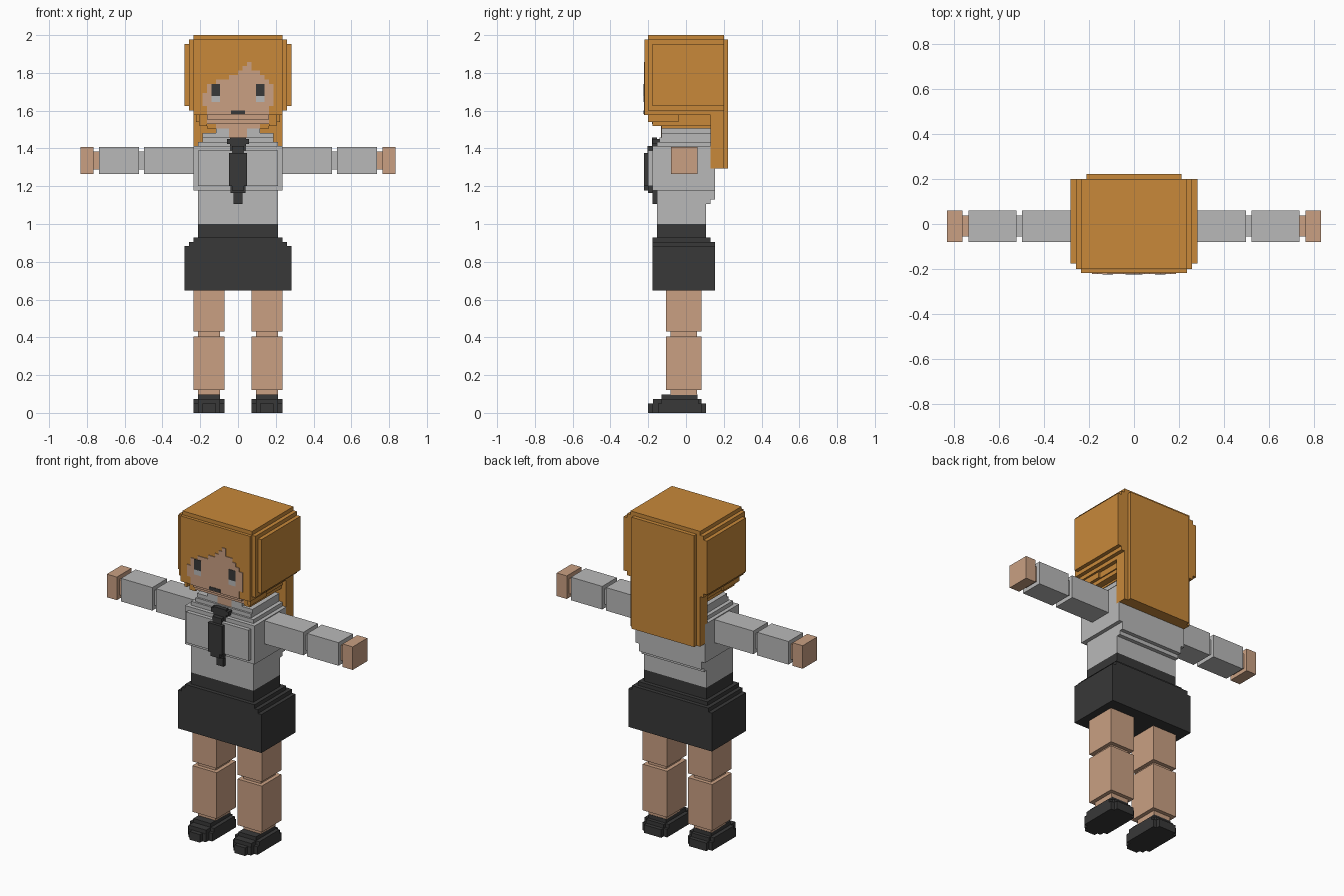
import bpy
import bmesh
from mathutils import Matrix, Vector

UNIT = 2 / 85  # size of one building cube

start_cube = bpy.data.objects.get("Cube")
if start_cube:
    bpy.data.objects.remove(start_cube, do_unlink=True)


def flat_colour(name, red, green, blue):
    material = bpy.data.materials.new(name)
    material.use_nodes = True
    colour = (red, green, blue, 1)
    material.diffuse_color = colour
    shader = next(n for n in material.node_tree.nodes if n.type == "BSDF_PRINCIPLED")
    shader.inputs["Base Color"].default_value = colour
    return material


HAIR = flat_colour("orange hair", .58, .25, .042)
SKIN = flat_colour("skin", .585, .35, .225)
SHIRT = flat_colour("light grey cloth", .485, .485, .485)
DARK = flat_colour("charcoal", .04, .04, .04)


class Part:
    """One object assembled from blocks measured in cube units."""

    def __init__(self, name, material, mirrored=False):
        self.name, self.material, self.mirrored = name, material, mirrored
        self.mesh = bmesh.new()

    def __enter__(self):
        return self

    def block(self, x, y, z):
        low, high = map(Vector, zip(x, y, z))
        size = (high - low) * UNIT
        centre = (low + high) * UNIT / 2
        matrix = Matrix.Translation(centre) @ Matrix.Diagonal((*size, 1))
        bmesh.ops.create_cube(self.mesh, size=1, matrix=matrix)

    def wide(self, half, y, z):
        self.block((-half, half), y, z)

    def __exit__(self, *error):
        data = bpy.data.meshes.new(self.name)
        self.mesh.to_mesh(data)
        self.mesh.free()
        data.materials.append(self.material)
        part = bpy.data.objects.new(self.name, data)
        bpy.context.collection.objects.link(part)
        if self.mirrored:
            mirror = part.modifiers.new("other side", "MIRROR")
            mirror.use_mirror_merge = False


# Hair: stepped layers around the head, then the long back section
with Part("hair_cap", HAIR) as part:
    part.wide(10, y=(-8.5, 8.5), z=(67, 85))
    part.wide(10, y=(-9.3, -8.5), z=(67, 84))
    part.wide(11, y=(-8.5, 8.5), z=(68, 84))
    part.wide(12, y=(-7.5, 8.5), z=(69, 83))
    part.wide(9, y=(-7.5, 6), z=(65.5, 67))
with Part("back_hair", HAIR) as part:
    part.wide(10, y=(5.5, 8.5), z=(55, 84))
    part.wide(9, y=(8.5, 9.5), z=(55, 84))
with Part("side_locks", HAIR, mirrored=True) as part:
    part.block(x=(7, 8.7), y=(-7.5, 5.5), z=(64.5, 67))
    part.block(x=(8.7, 9.5), y=(-8.5, -1.7), z=(65.5, 67))
    part.block(x=(5, 7), y=(-5.5, 5.5), z=(64, 65))

# Face: columns below a ragged fringe, with the chin stepping back
fringe = [72, 74, 74, 75, 75, 75, 76, 76, 77, 78, 79, 77, 77, 76, 75, 74]
with Part("face", SKIN) as part:
    for column, top in enumerate(fringe, start=-8):
        edge = column in (-8, 7)
        bottom = 69 if edge else 67
        part.block((column, column + 1), y=(-9.5, -9.2), z=(bottom, top))
with Part("chin", SKIN) as part:
    part.wide(7, y=(-8.5, -5), z=(66, 67))
    part.wide(7, y=(-7.6, -5), z=(65, 66))
    part.wide(5, y=(-5.6, 5), z=(64, 65))
with Part("neck", SKIN) as part:
    part.wide(2, y=(-5.6, 2), z=(62, 64))
with Part("eyes", DARK, mirrored=True) as part:
    part.block(x=(4, 6), y=(-9.6, -9.4), z=(71.3, 74))
with Part("eye_lights", SHIRT, mirrored=True) as part:
    part.block(x=(4, 6), y=(-9.6, -9.4), z=(70, 71.3))
with Part("mouth", DARK) as part:
    part.wide(1.6, y=(-9.6, -9.4), z=(67.2, 68))

# Shirt: body, padded chest and collar
with Part("shirt", SHIRT) as part:
    part.wide(9, y=(-6.5, 4.5), z=(42.5, 48))
    part.wide(9, y=(-6.5, 5.5), z=(47, 61))
    part.wide(10, y=(-6.5, 6.5), z=(50, 60))
    part.wide(9, y=(-6.5, 6.5), z=(48, 61))
    part.wide(10, y=(-7.5, -6.5), z=(50, 60))
    part.wide(9, y=(-8.5, -7.5), z=(51, 59))
    part.wide(8, y=(-6, 5.5), z=(61, 62))
with Part("collar", SHIRT, mirrored=True) as part:
    part.block(x=(2, 5), y=(-5.5, 5.5), z=(62, 64))
    part.block(x=(5, 8), y=(-5.5, 5.5), z=(62, 63))
with Part("tie", DARK) as part:
    part.wide(2, y=(-9.5, -8.5), z=(51, 58.5))
    part.wide(1.3, y=(-9.5, -8.5), z=(50, 51))
    part.wide(1.3, y=(-8.7, -7.5), z=(57, 60))
    part.wide(1.8, y=(-7.6, -6.5), z=(59, 62))
    part.wide(2.5, y=(-7.5, -6), z=(60.5, 61.6))
    part.wide(1.7, y=(-8.5, -7.5), z=(49.5, 51))
    part.wide(1, y=(-7.5, -6.5), z=(47, 50))

# Skirt with a stepped waistband
with Part("skirt", DARK) as part:
    part.wide(12, y=(-7.5, 6.5), z=(27.5, 37.5))
    part.wide(11, y=(-7.5, 6.5), z=(37.5, 38.5))
    part.wide(10, y=(-7.5, 5.5), z=(38.5, 39.5))
    part.wide(9, y=(-6.5, 4.5), z=(39.5, 42.5))

# Arms held straight out, with narrow elbows and wrists
with Part("sleeves", SHIRT, mirrored=True) as part:
    for span in ((10, 21.2), (22.3, 31.3)):
        part.block(span, y=(-3.4, 2.6), z=(53.8, 59.8))
    part.block(x=(21, 22.5), y=(-2.4, 1.6), z=(54.8, 58.8))
with Part("hands", SKIN, mirrored=True) as part:
    part.block(x=(32.5, 35.4), y=(-3.4, 2.6), z=(53.8, 59.8))
    part.block(x=(31, 33), y=(-2.4, 1.6), z=(54.8, 58.8))

# Legs, with narrow knees and ankles
with Part("legs", SKIN, mirrored=True) as part:
    for height in ((5.2, 17.2), (18.3, 28)):
        part.block(x=(3, 10), y=(-4.5, 3.5), z=height)
    for height in ((4, 6), (17, 19)):
        part.block(x=(4, 9), y=(-3.5, 2.5), z=height)

# Shoes with rounded, stepped toes and heels
with Part("shoes", DARK, mirrored=True) as part:
    part.block(x=(3, 10), y=(-6.3, 3.5), z=(0, 2.1))
    part.block(x=(3, 10), y=(-5.5, 2.8), z=(2.1, 3.1))
    part.block(x=(4, 9), y=(-7.5, 4.5), z=(0, 2.1))
    part.block(x=(4, 9), y=(-7.4, 3.5), z=(2.1, 3.1))
    part.block(x=(5, 8), y=(-8.5, -7.5), z=(0, 2.1))
    part.block(x=(4, 9), y=(-5.5, 2.6), z=(3.1, 4.1))
